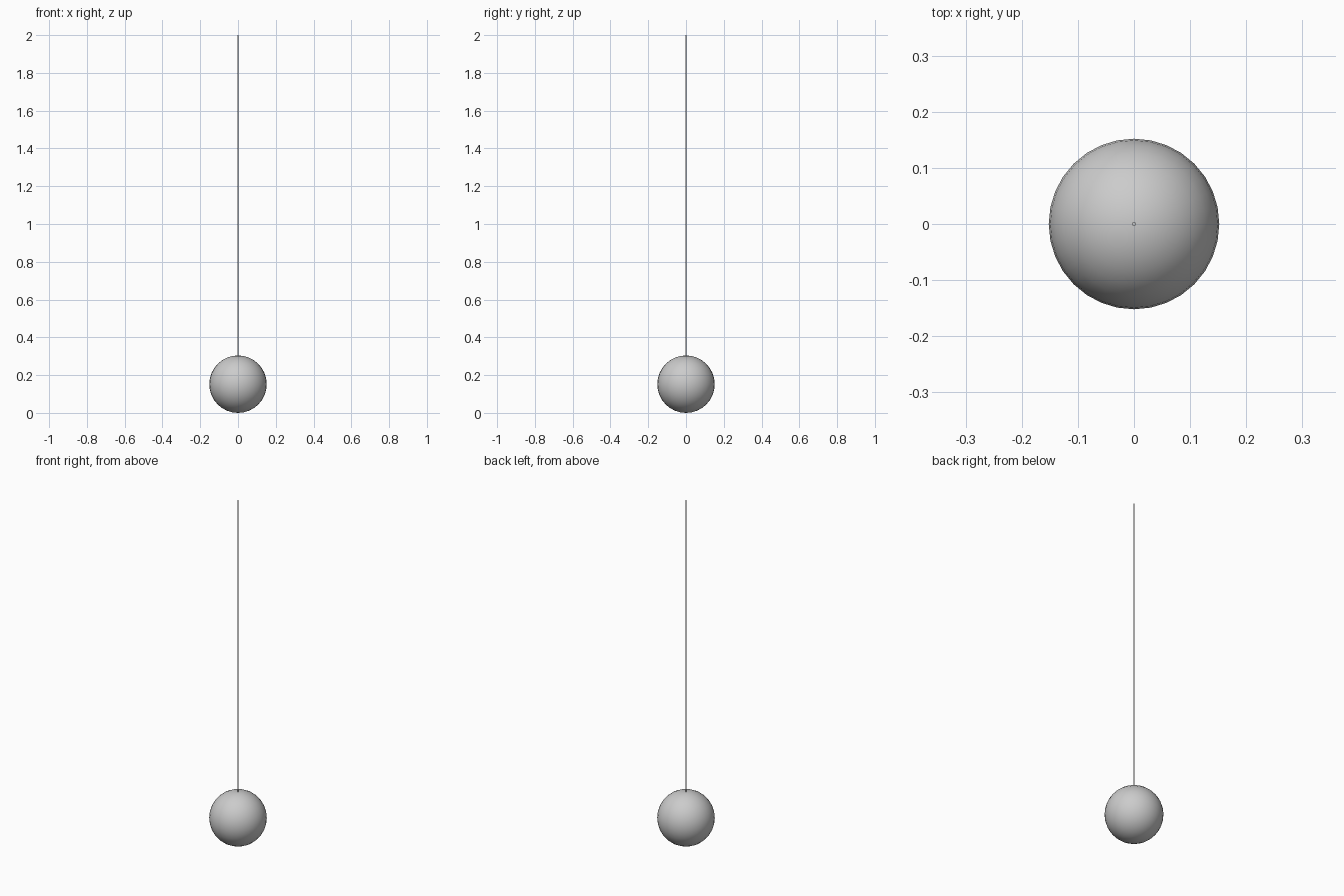
import bpy

if "Cube" in bpy.data.objects:
    bpy.data.objects.remove(bpy.data.objects["Cube"])

BALL_RADIUS = 0.152
CORD_RADIUS = 0.0033
TOP = 2.0


def finish(name):
    obj = bpy.context.object
    obj.name = name
    bpy.ops.object.shade_smooth_by_angle()
    return obj


# Hanging globe
bpy.ops.mesh.primitive_uv_sphere_add(segments=32, ring_count=16, radius=BALL_RADIUS,
                                     location=(0, 0, BALL_RADIUS))
finish("globe")

# Thin suspension cord, seated slightly into the globe
bottom = 2 * BALL_RADIUS - 0.004
bpy.ops.mesh.primitive_cylinder_add(vertices=12, radius=CORD_RADIUS, depth=TOP - bottom,
                                    location=(0, 0, (TOP + bottom) / 2))
finish("cord")
